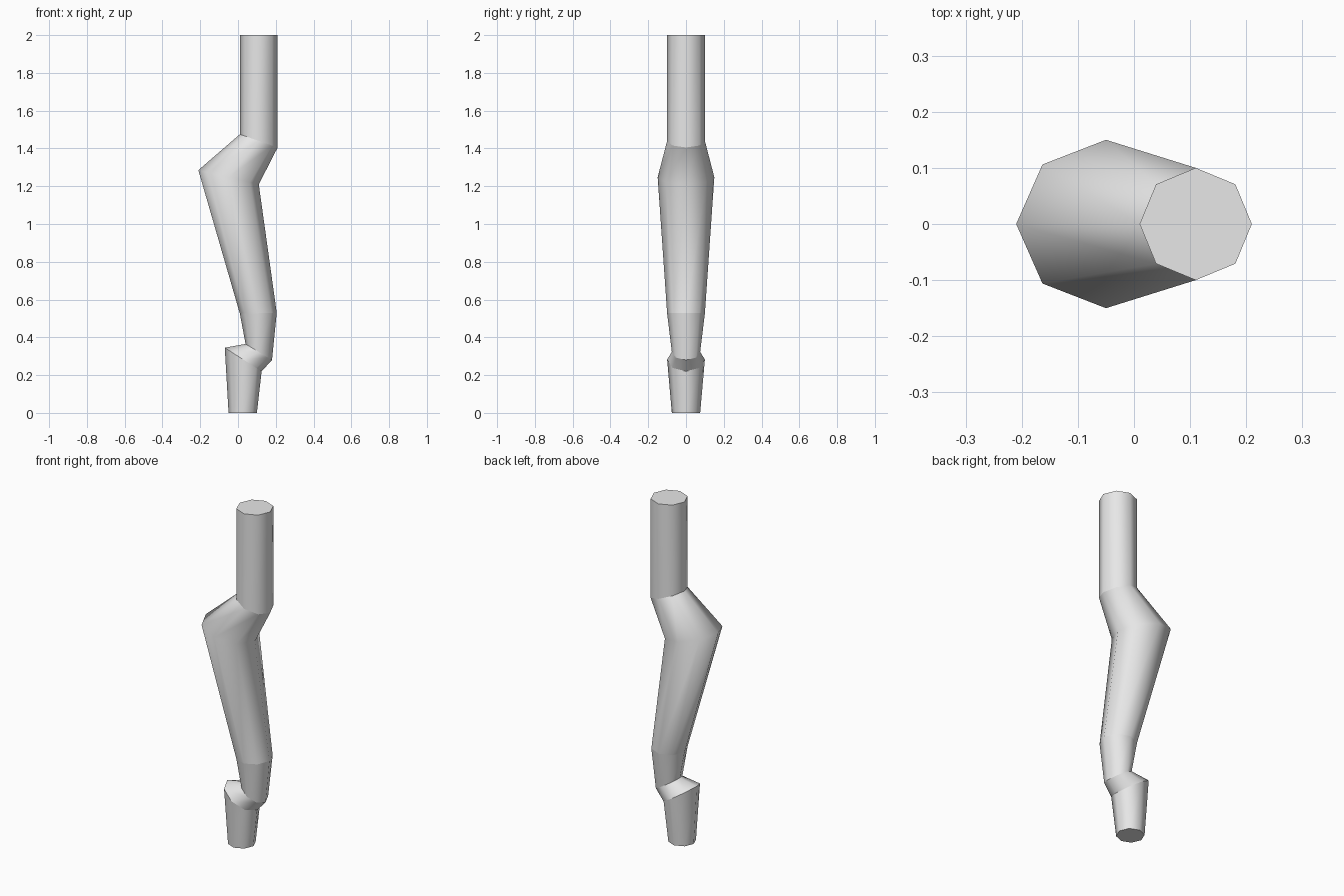
import bpy
import bmesh
from math import cos, sin, pi
from mathutils import Vector

cube = bpy.data.objects.get("Cube")
if cube:
    bpy.data.objects.remove(cube, do_unlink=True)

SIDES = 8

grey = bpy.data.materials.new("light grey")
grey.use_nodes = True
grey.diffuse_color = (0.8, 0.8, 0.8, 1)
grey.node_tree.nodes["Principled BSDF"].inputs["Base Color"].default_value = (0.8, 0.8, 0.8, 1)

# Tilted rings up the leg: -x end (x, z), +x end (x, z), half depth, creased
RINGS = [
    ((-0.05, 0.0), (0.10, 0.0), 0.075, True),       # foot
    ((-0.07, 0.345), (0.125, 0.22), 0.10, True),    # hoof rim
    ((0.04, 0.365), (0.18, 0.28), 0.075, True),     # ankle
    ((0.01, 0.525), (0.205, 0.53), 0.10, True),     # hock
    ((-0.21, 1.285), (0.11, 1.21), 0.15, False),    # knee
    ((0.01, 1.475), (0.21, 1.405), 0.10, True),     # thigh base
    ((0.01, 2.0), (0.21, 2.0), 0.10, True),         # top
]


def add_ring(bm, start, end, depth):
    a, b = Vector((start[0], 0, start[1])), Vector((end[0], 0, end[1]))
    centre, half = (a + b) / 2, (b - a) / 2
    angles = [2 * pi * i / SIDES for i in range(SIDES)]
    return [bm.verts.new(centre + half * cos(t) + Vector((0, depth * sin(t), 0)))
            for t in angles]


# Leg: loft through the rings, closed with flat caps
bm = bmesh.new()
loops = [add_ring(bm, *ring[:3]) for ring in RINGS]
for low, high in zip(loops, loops[1:]):
    for i in range(SIDES):
        j = (i + 1) % SIDES
        bm.faces.new((low[i], low[j], high[j], high[i])).smooth = True
bm.faces.new(loops[0][::-1])
bm.faces.new(loops[-1])

# Creases around the joints, smooth along the sides
for loop, ring in zip(loops, RINGS):
    for i in range(SIDES):
        edge = bm.edges.get((loop[i], loop[(i + 1) % SIDES]))
        edge.smooth = not ring[3]

mesh = bpy.data.meshes.new("leg")
bm.to_mesh(mesh)
bm.free()
mesh.materials.append(grey)
leg = bpy.data.objects.new("leg", mesh)
bpy.context.collection.objects.link(leg)
